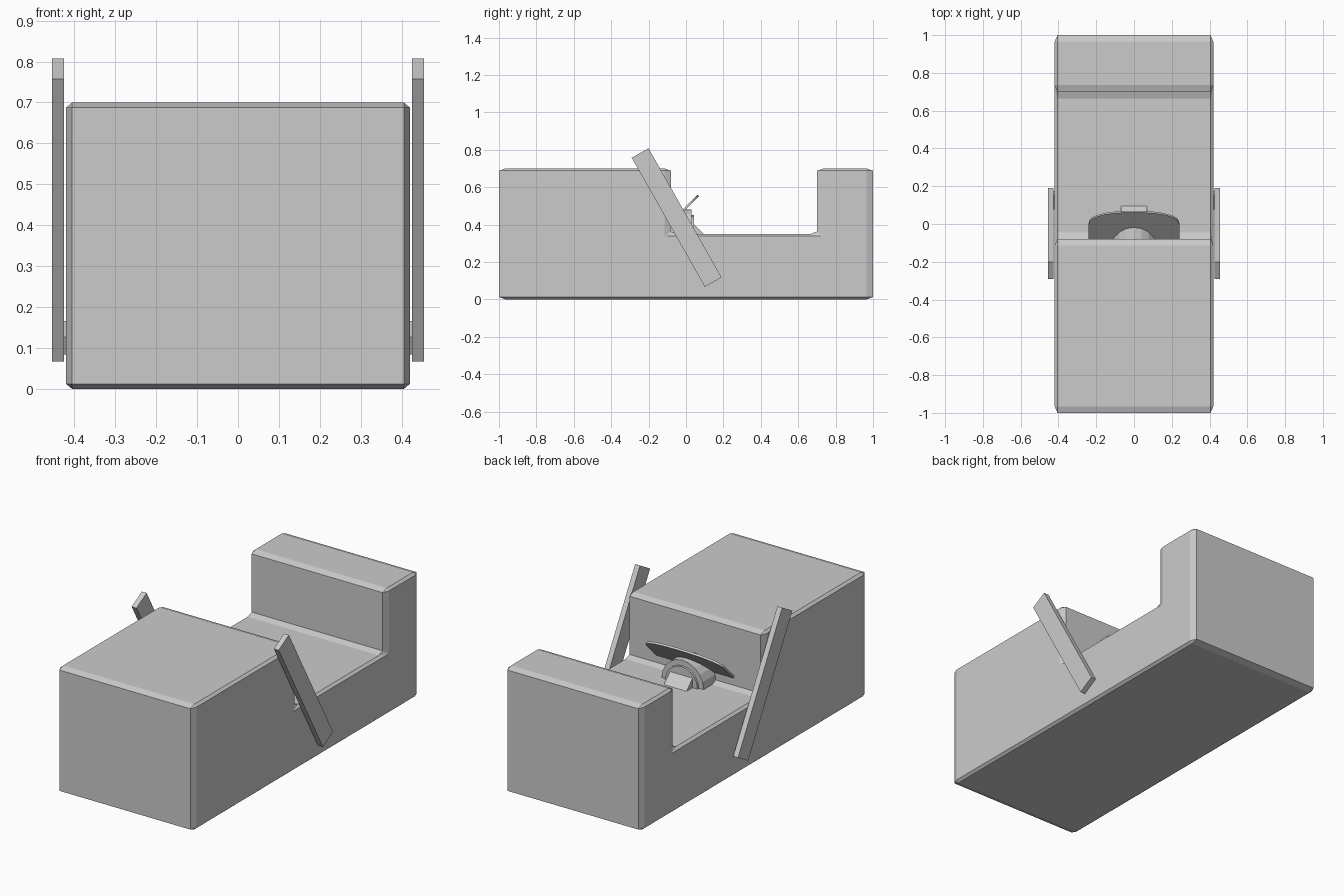
import bpy, bmesh, math
from mathutils import Matrix, Vector

if "Cube" in bpy.data.objects:
    bpy.data.objects.remove(bpy.data.objects["Cube"])


def prism(name, profile, axis, start, end, bevel=0.0, scale=(1, 1, 1), shift=(0, 0, 0)):
    """Extrude a 2D profile along x (profile = y,z) or y (profile = x,z)."""
    bm = bmesh.new()
    if axis == 'x':
        verts = [bm.verts.new((start, a, b)) for a, b in profile]
        step = Vector((end - start, 0, 0))
    else:
        verts = [bm.verts.new((a, start, b)) for a, b in profile]
        step = Vector((0, end - start, 0))
    face = bm.faces.new(verts)
    out = bmesh.ops.extrude_face_region(bm, geom=[face], use_keep_orig=True)
    moved = [g for g in out['geom'] if isinstance(g, bmesh.types.BMVert)]
    bmesh.ops.translate(bm, verts=moved, vec=step)
    bmesh.ops.recalc_face_normals(bm, faces=bm.faces)
    if bevel:
        bmesh.ops.bevel(bm, geom=bm.edges[:], offset=bevel, segments=1,
                        profile=0.5, affect='EDGES')
    bmesh.ops.scale(bm, verts=bm.verts, vec=scale)
    bmesh.ops.translate(bm, verts=bm.verts, vec=shift)
    return finish(name, bm)


def finish(name, bm):
    mesh = bpy.data.meshes.new(name)
    bm.to_mesh(mesh)
    bm.free()
    obj = bpy.data.objects.new(name, mesh)
    bpy.context.collection.objects.link(obj)
    return obj


def box(name, center, size, tilt=0.0):
    bm = bmesh.new()
    bmesh.ops.create_cube(bm, size=1, matrix=Matrix.Translation(center)
                          @ Matrix.Rotation(tilt, 4, 'X')
                          @ Matrix.Diagonal((*size, 1)))
    return finish(name, bm)


def half_disc(radius, sides=10):
    return [(radius * math.cos(math.pi * i / sides),
             0.35 + radius * math.sin(math.pi * i / sides)) for i in range(sides + 1)]


# Main body: notched block, bevelled at unit scale and then stretched
prism("body", [(-1, -1), (1, -1), (1, 1), (0.7, 1), (0.7, 0),
               (-0.08, 0), (-0.08, 1), (-1, 1)], 'x', -1, 1,
      bevel=0.035, scale=(0.42, 1, 0.35), shift=(0, 0, 0.35))

# Leaning side bars with a small pivot block behind each
for side, label in ((1, "right"), (-1, "left")):
    box(label + "_bar", (side * 0.44, -0.05, 0.4375), (0.03, 0.103, 0.793), math.radians(29.5))
    box(label + "_pivot", (side * 0.423, 0.125, 0.125), (0.016, 0.08, 0.05), math.radians(29.5))

# Dial housing: stepped half discs against the cockpit wall
prism("dial_housing", half_disc(0.13), 'y', -0.09, 0.03)
prism("dial_face", half_disc(0.10), 'y', -0.05, 0.042)

# Sloped pedal on the floor in front of the dial
prism("pedal", [(0.0, 0.34), (0.03, 0.415), (0.105, 0.34)], 'x', -0.07, 0.07)

# Rounded windscreen plate leaning back at 45 degrees from the wall
outline = [(0.24, -0.09)]
for i in range(17):
    t = math.pi * i / 16
    c, s = math.cos(t), math.sin(t)
    outline.append((0.24 * math.copysign(abs(c) ** 0.85, c), 0.065 * s ** 0.85 if s > 1e-6 else 0))
outline.append((-0.24, -0.09))
bm = bmesh.new()
low = [bm.verts.new((x, y + 0.004, y + 0.486)) for x, y in outline]
face = bm.faces.new(low)
out = bmesh.ops.extrude_face_region(bm, geom=[face], use_keep_orig=True)
top = [g for g in out['geom'] if isinstance(g, bmesh.types.BMVert)]
bmesh.ops.translate(bm, verts=top, vec=(0, -0.008, 0.008))
bmesh.ops.recalc_face_normals(bm, faces=bm.faces)
finish("windscreen", bm)
